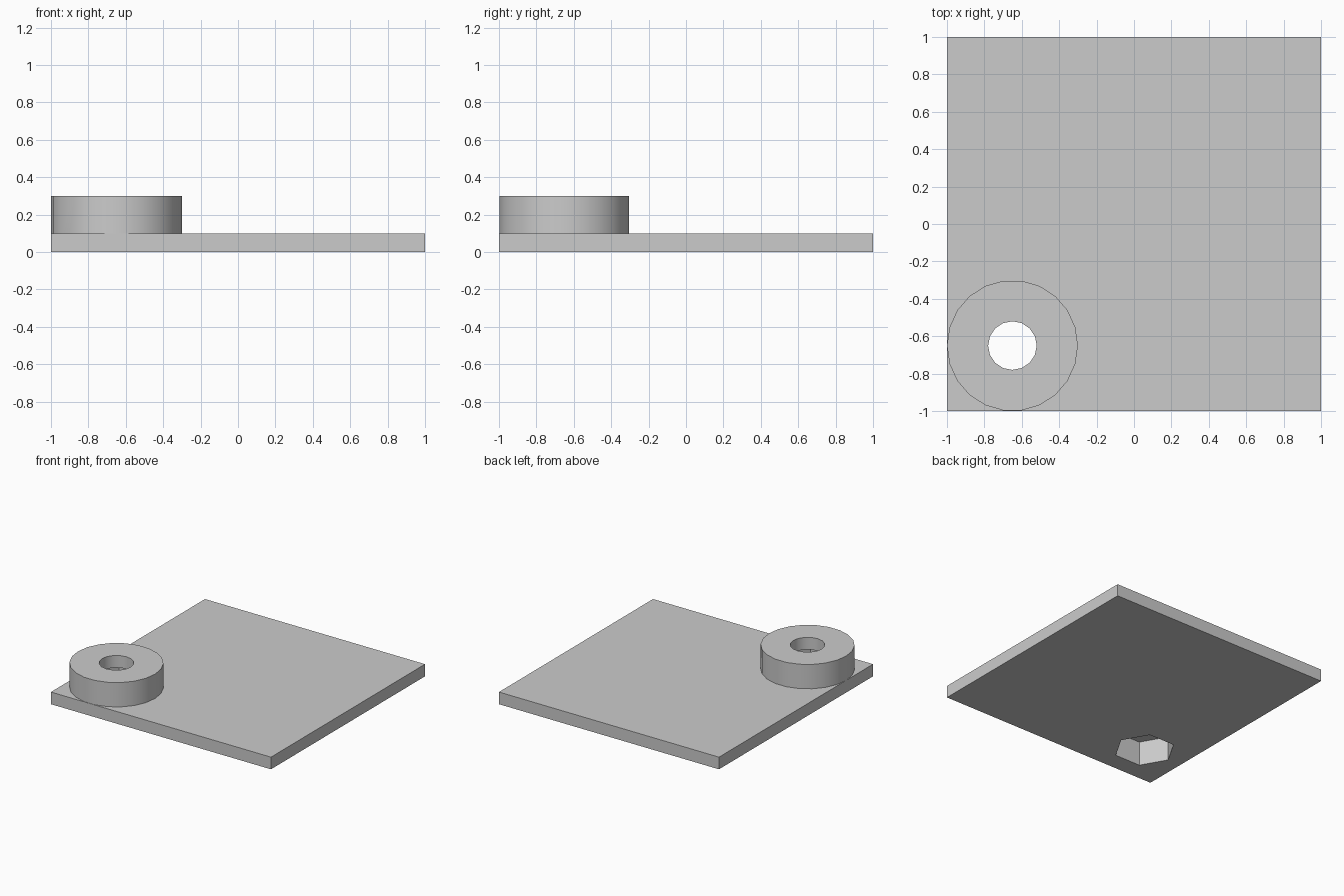
import bpy
import math

default = bpy.data.objects.get("Cube")
if default:
    bpy.data.objects.remove(default, do_unlink=True)

grey = bpy.data.materials.new("light grey")
grey.use_nodes = True
grey.diffuse_color = (0.6, 0.6, 0.6, 1)
grey.node_tree.nodes["Principled BSDF"].inputs["Base Color"].default_value = grey.diffuse_color

CENTRE = -0.65  # boss axis, same in x and y


def prism(name, sides, radius, bottom, top):
    """Upright prism on the boss axis with a corner pointing along +x."""
    bpy.ops.mesh.primitive_cylinder_add(
        vertices=sides, radius=radius, depth=top - bottom,
        location=(CENTRE, CENTRE, (bottom + top) / 2))
    obj = bpy.context.object
    obj.name = name
    # turn a corner onto the x axis whatever the side count
    obj.rotation_euler.z = math.pi / 2
    obj.data.materials.append(grey)
    return obj


def combine(target, tool, operation):
    """Apply a boolean and drop the tool object."""
    mod = target.modifiers.new(operation.lower(), 'BOOLEAN')
    mod.operation = operation
    mod.solver = 'EXACT'
    mod.object = tool
    tool.hide_render = True
    bpy.context.view_layer.update()
    bpy.ops.object.select_all(action='DESELECT')
    bpy.context.view_layer.objects.active = target
    target.select_set(True)
    bpy.ops.object.modifier_apply(modifier=mod.name)
    bpy.data.objects.remove(tool, do_unlink=True)


# Square base plate
bpy.ops.mesh.primitive_cube_add(size=2, location=(0, 0, 0.05))
plate = bpy.context.object
plate.name = "base_plate_with_boss"
plate.scale.z = 0.05
bpy.ops.object.transform_apply(location=True, rotation=False, scale=True)
plate.data.materials.append(grey)

# Round boss in the corner, sunk into the plate
combine(plate, prism("boss", 22, 0.35, 0.05, 0.3), 'UNION')

# Hexagonal nut pocket from below, then the bolt hole through
combine(plate, prism("nut_pocket", 6, 0.231, -0.1, 0.2), 'DIFFERENCE')
combine(plate, prism("bolt_hole", 16, 0.13, -0.1, 0.4), 'DIFFERENCE')

# Smooth round walls, sharp corners
bpy.ops.object.select_all(action='DESELECT')
plate.select_set(True)
bpy.context.view_layer.objects.active = plate
bpy.ops.object.shade_smooth_by_angle(angle=math.radians(30))
